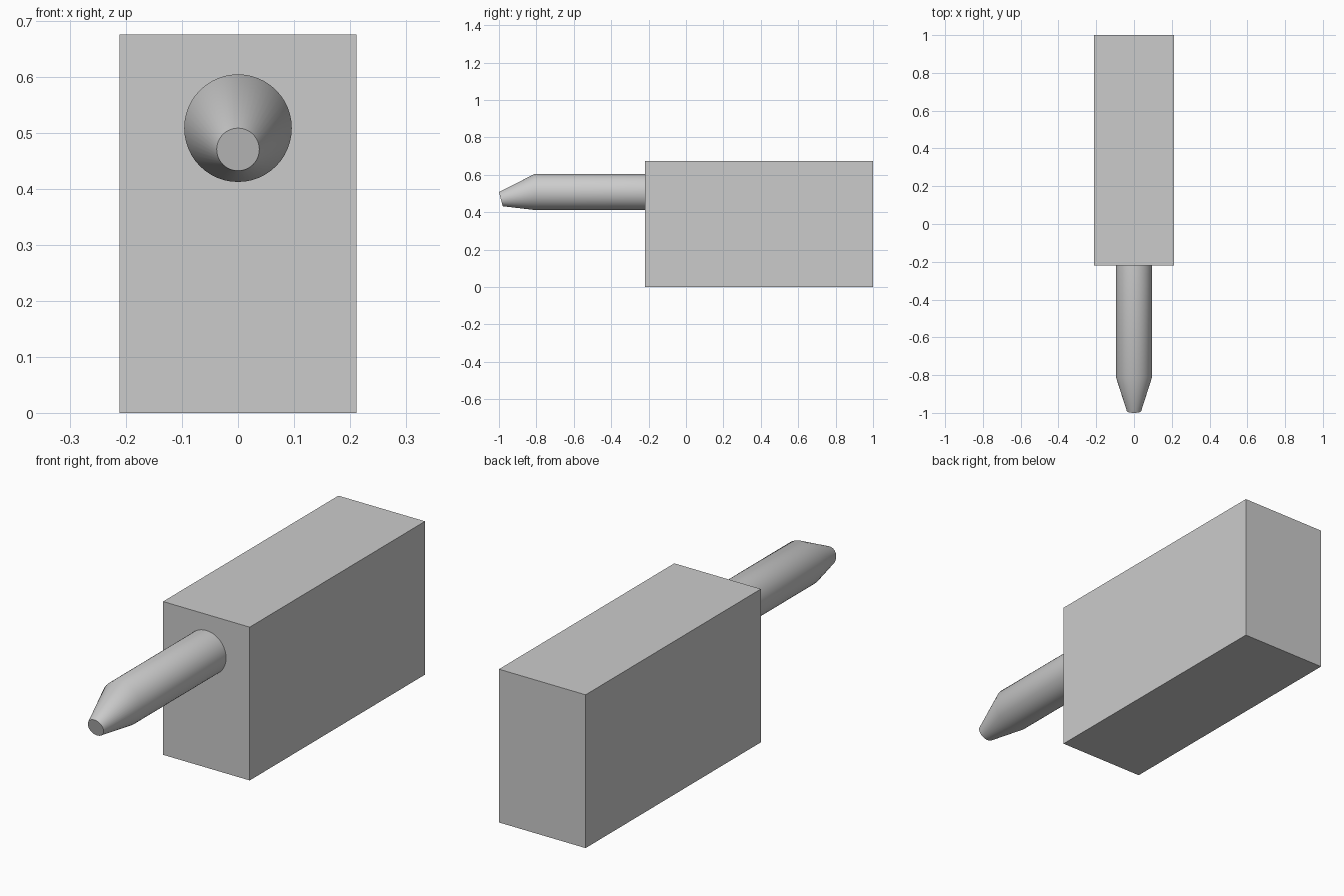
import bpy, bmesh, math

cube = bpy.data.objects.get("Cube")
if cube:
    bpy.data.objects.remove(cube, do_unlink=True)

# Single grey material
grey = bpy.data.materials.new("light grey")
grey.use_nodes = True
colour = (0.6, 0.6, 0.6, 1)
grey.diffuse_color = colour
grey.node_tree.nodes["Principled BSDF"].inputs["Base Color"].default_value = colour

# Rectangular block
bpy.ops.mesh.primitive_cube_add(size=1, location=(0, 0.39, 0.3375))
block = bpy.context.object
block.name = "block"
block.scale = (0.422, 1.22, 0.675)
bpy.ops.object.transform_apply(location=False, rotation=False, scale=True)
block.data.materials.append(grey)

# Round rod lofted into a narrow, drooping, slanted tip
# Each ring: y, centre height, radius, slant of y with height
SIDES = 48
RINGS = [(-0.22, 0.508, 0.096, 0),
         (-0.81, 0.508, 0.096, 0),
         (-0.99, 0.470, 0.038, -0.26)]
bm = bmesh.new()
loops = []
for y, z, r, slant in RINGS:
    loop = []
    for i in range(SIDES):
        a = math.tau * i / SIDES
        dz = r * math.sin(a)
        loop.append(bm.verts.new((r * math.cos(a), y + slant * dz, z + dz)))
    loops.append(loop)
for a, b in zip(loops, loops[1:]):
    for i in range(SIDES):
        j = (i + 1) % SIDES
        bm.faces.new((a[i], a[j], b[j], b[i]))
bm.faces.new(loops[0])
bm.faces.new(loops[-1])
bmesh.ops.recalc_face_normals(bm, faces=bm.faces)
mesh = bpy.data.meshes.new("rod")
bm.to_mesh(mesh)
bm.free()
mesh.materials.append(grey)
rod = bpy.data.objects.new("rod", mesh)
bpy.context.collection.objects.link(rod)

# Smooth sides with a crisp rim at the tip
bpy.ops.object.select_all(action="DESELECT")
rod.select_set(True)
bpy.context.view_layer.objects.active = rod
bpy.ops.object.shade_smooth_by_angle(angle=math.radians(40))
